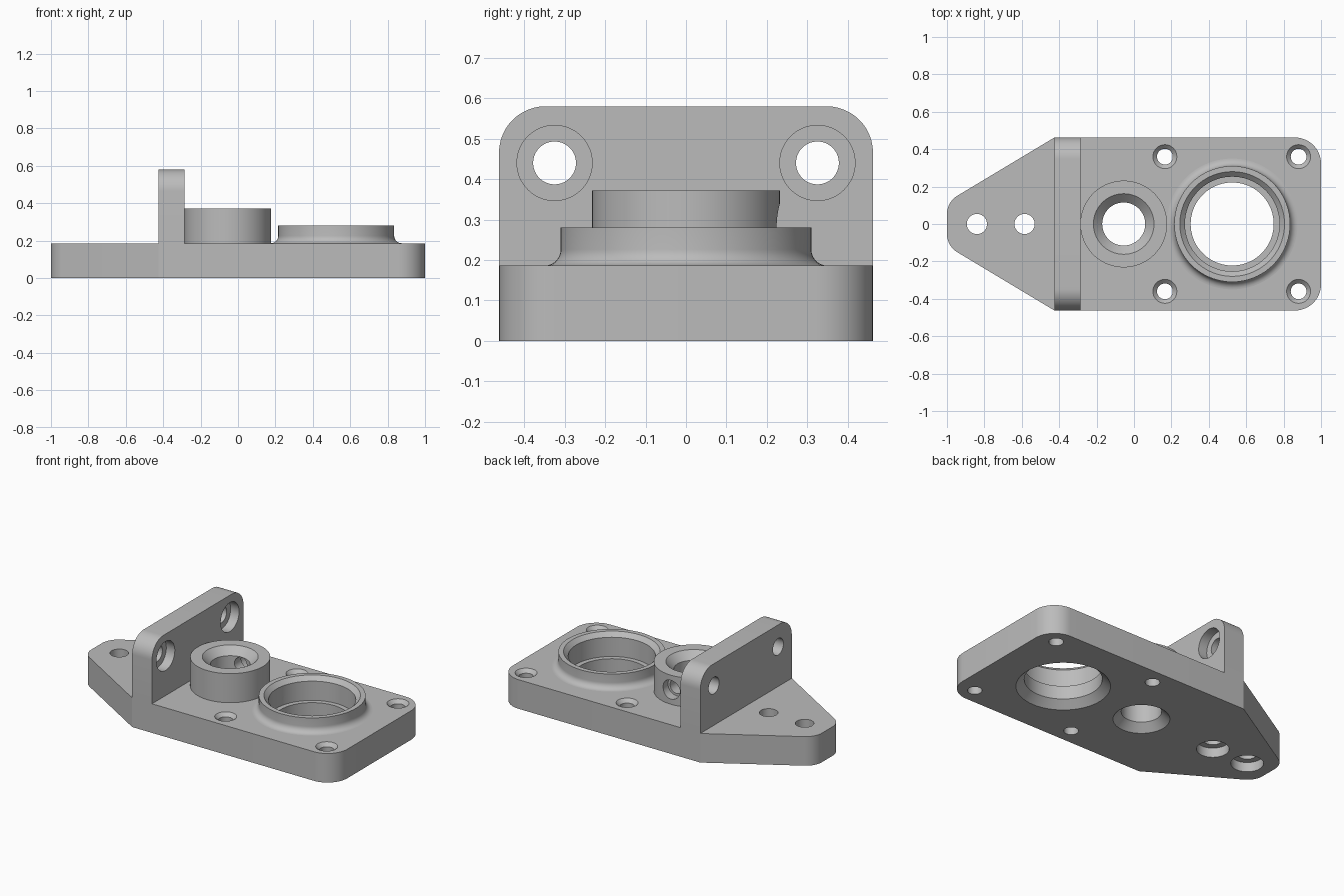
import bpy, bmesh, math
from mathutils import Matrix, Vector

if "Cube" in bpy.data.objects:
    bpy.data.objects.remove(bpy.data.objects["Cube"])

GREY = (0.5, 0.5, 0.5, 1.0)
metal = bpy.data.materials.new("machined_grey")
metal.use_nodes = True
metal.diffuse_color = GREY
metal.node_tree.nodes["Principled BSDF"].inputs["Base Color"].default_value = GREY

TOP = 0.186          # plate thickness
HALF = 0.4625        # half width
SEG = 72
ALONG_X = Matrix.Rotation(math.pi / 2, 4, 'Y')    # local z -> +x
ALONG_Y = Matrix.Rotation(-math.pi / 2, 4, 'X')   # local z -> +y


def finish(name, bm):
    bmesh.ops.recalc_face_normals(bm, faces=bm.faces)
    mesh = bpy.data.meshes.new(name)
    bm.to_mesh(mesh)
    bm.free()
    mesh.materials.append(metal)
    obj = bpy.data.objects.new(name, mesh)
    bpy.context.collection.objects.link(obj)
    return obj


def lathe(name, profile, center=(0, 0, 0), turn=Matrix()):
    """Solid of revolution from (radius, height) pairs, capped at both ends."""
    bm = bmesh.new()
    place = Matrix.Translation(center) @ turn
    rings = []
    for r, h in profile:
        angles = [2 * math.pi * i / SEG for i in range(SEG)]
        rings.append([bm.verts.new(place @ Vector((r * math.cos(a), r * math.sin(a), h)))
                      for a in angles])
    for low, high in zip(rings, rings[1:]):
        for i in range(SEG):
            j = (i + 1) % SEG
            bm.faces.new((low[i], low[j], high[j], high[i]))
    bm.faces.new(rings[0])
    bm.faces.new(rings[-1])
    return finish(name, bm)


def rounded(corners, steps=12):
    """Outline from (x, y, fillet radius) corners."""
    out = []
    for k, (x, y, r) in enumerate(corners):
        p = Vector((x, y))
        if r == 0:
            out.append(p)
            continue
        a = (Vector(corners[k - 1][:2]) - p).normalized()
        b = (Vector(corners[(k + 1) % len(corners)][:2]) - p).normalized()
        half = a.angle(b) / 2
        mid = p + (a + b).normalized() * (r / math.sin(half))
        start = p + a * (r / math.tan(half)) - mid
        end = p + b * (r / math.tan(half)) - mid
        sweep = math.pi - 2 * half
        for i in range(steps + 1):
            t = i / steps
            out.append(mid + (start * math.sin((1 - t) * sweep) + end * math.sin(t * sweep))
                       / math.sin(sweep))
    return out


def extrude(name, outline, to_3d, offset):
    bm = bmesh.new()
    face = bm.faces.new([bm.verts.new(to_3d(p)) for p in outline])
    res = bmesh.ops.extrude_face_region(bm, geom=[face])
    verts = [v for v in res["geom"] if isinstance(v, bmesh.types.BMVert)]
    bmesh.ops.translate(bm, verts=verts, vec=offset)
    return finish(name, bm)


def cut(obj, cutters):
    bpy.context.view_layer.objects.active = obj
    for c in cutters:
        mod = obj.modifiers.new("cut", 'BOOLEAN')
        mod.operation = 'DIFFERENCE'
        mod.solver = 'EXACT'
        mod.object = c
        bpy.ops.object.modifier_apply(modifier=mod.name)


# Base plate with a tapered, rounded nose
plate = extrude("base_plate", rounded([
    (1, -HALF, 0.14), (1, HALF, 0.14), (-0.425, HALF, 0),
    (-1, 0.118, 0.115), (-1, -0.118, 0.115), (-0.425, -HALF, 0)]),
    lambda p: (p.x, p.y, 0), (0, 0, TOP))

# Upright wall with rounded top corners
wall = extrude("upright_wall", rounded([
    (-HALF, TOP, 0), (HALF, TOP, 0), (HALF, 0.58, 0.115), (-HALF, 0.58, 0.115)]),
    lambda p: (-0.425, p.x, p.y), (0.14, 0, 0))

# Small boss, and large boss with a fillet at its foot
SMALL, LARGE = (-0.055, 0, 0), (0.525, 0, 0)
small_boss = lathe("small_boss", [(0.232, TOP), (0.232, 0.372)], SMALL)
R = 0.04
foot = [(0.31 + R - R * math.sin(a), TOP + R - R * math.cos(a))
        for a in (math.pi / 2 * i / 8 for i in range(9))]
large_boss = lathe("large_boss", foot + [(0.31, 0.28)], LARGE)

# Bores through the bosses, chamfered at both ends
small_bore = lathe("small_bore_cutter", [
    (0.182, -0.02), (0.115, 0.047), (0.115, 0.325), (0.182, 0.392)], SMALL)
large_bore = lathe("large_bore_cutter", [
    (0.29, -0.02), (0.222, 0.045), (0.222, 0.13), (0.253, 0.13),
    (0.253, 0.253), (0.30, 0.30)], LARGE)

# Side port in the small boss, stepped
port = lathe("port_cutter", [(0.045, 0), (0.045, 0.175), (0.06, 0.175), (0.06, 0.3)],
             (SMALL[0], 0, 0.279), ALONG_Y)

# Countersunk corner holes and counterbored nose holes
plate_holes = [lathe("corner_hole_cutter", [
    (0.042, -0.02), (0.042, TOP - 0.022), (0.084, TOP + 0.02)], (x, y, 0))
    for x in (0.165, 0.88) for y in (-0.36, 0.36)]
plate_holes += [lathe("nose_hole_cutter", [
    (0.093, -0.02), (0.093, 0.06), (0.054, 0.06), (0.054, 0.25)], (x, 0, 0))
    for x in (-0.84, -0.585)]

# Counterbored holes in the wall
wall_holes = [lathe("wall_hole_cutter", [
    (0.053, -0.5), (0.053, -0.345), (0.093, -0.345), (0.093, -0.2)],
    (0, y, 0.44), ALONG_X) for y in (-0.325, 0.325)]

cut(plate, [small_bore, large_bore] + plate_holes)
cut(wall, wall_holes)
cut(small_boss, [small_bore, port])
cut(large_boss, [large_bore])

for c in [small_bore, large_bore, port] + plate_holes + wall_holes:
    bpy.data.objects.remove(c)

# Smooth curved walls, keep machined edges sharp
for obj in bpy.context.selected_objects:
    obj.select_set(False)
for obj in (plate, wall, small_boss, large_boss):
    obj.select_set(True)
bpy.context.view_layer.objects.active = plate
bpy.ops.object.shade_smooth_by_angle(angle=math.radians(25))
